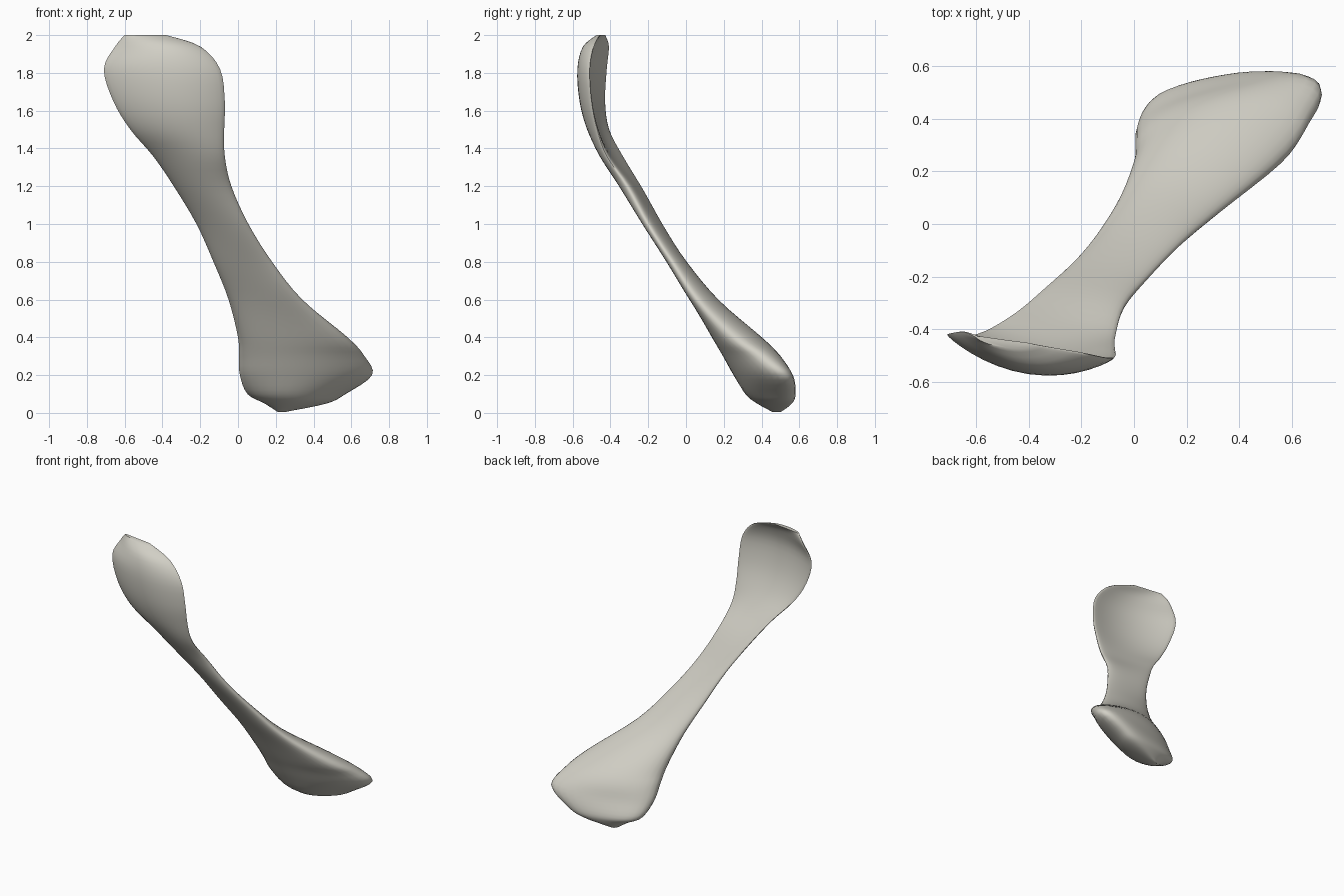
import bpy
import bmesh
import math

default_cube = bpy.data.objects.get("Cube")
if default_cube:
    bpy.data.objects.remove(default_cube, do_unlink=True)

SIDES = 32   # points around each cross-section
STEPS = 4    # rings between neighbouring stations

# Stations from foot to head:
# height, left x, right x, left edge y, right edge y, front middle y, back middle y
STATIONS = [
    (.005, .21, .25, .47, .49, .46, .5),
    (.05, .14, .47, .45, .52, .38, .55),
    (.1, .05, .57, .43, .53, .32, .56),
    (.2, .01, .71, .36, .51, .265, .535),
    (.3, .005, .67, .3, .41, .205, .49),
    (.4, 0, .58, .23, .28, .14, .4),
    (.6, -.05, .34, .1, .07, .02, .17),
    (.8, -.13, .18, -.03, -.07, -.1, 0),
    (1, -.22, .055, -.14, -.2, -.225, -.14),
    (1.2, -.34, -.035, -.25, -.31, -.35, -.26),
    (1.36, -.45, -.07, -.34, -.42, -.45, -.38),
    (1.5, -.57, -.073, -.41, -.47, -.52, -.46),
    (1.65, -.66, -.07, -.43, -.5, -.56, -.51),
    (1.82, -.71, -.095, -.42, -.51, -.57, -.525),
    (1.94, -.65, -.2, -.41, -.49, -.54, -.49),
    (2, -.6, -.38, -.43, -.46, -.47, -.44),
]


def spline(a, b, c, d, t):
    """Smooth value between b and c."""
    return b + t / 2 * (c - a + t * (2 * a - 5 * b + 4 * c - d + t * (3 * (b - c) + d - a)))


def smooth_stations(rows):
    padded = [rows[0]] + rows + [rows[-1]]
    result = []
    for i in range(len(rows) - 1):
        for step in range(STEPS):
            result.append([spline(*values, step / STEPS) for values in zip(*padded[i:i + 4])])
    result.append(rows[-1])
    return result


def section(z, left, right, left_y, right_y, front, back):
    """Cambered lens with rounded edges."""
    points = []
    for i in range(SIDES):
        angle = math.tau * i / SIDES
        u, v = math.cos(angle), math.sin(angle)
        x = (left + right) / 2 + u * (right - left) / 2
        chord = (left_y + right_y) / 2 + u * (right_y - left_y) / 2
        camber = (front + back) / 2 - (left_y + right_y) / 2
        y = chord + camber * (1 - u * u) + v * (back - front) / 2
        points.append((x, y, z))
    return points


# Bone surface lofted through the sections
bm = bmesh.new()
rings = [[bm.verts.new(p) for p in section(*row)] for row in smooth_stations(STATIONS)]
for lower, upper in zip(rings, rings[1:]):
    for i in range(SIDES):
        j = (i + 1) % SIDES
        bm.faces.new((lower[i], lower[j], upper[j], upper[i]))
bm.faces.new(rings[0][::-1])
bm.faces.new(rings[-1])
bmesh.ops.recalc_face_normals(bm, faces=bm.faces)

mesh = bpy.data.meshes.new("flared_bone")
bm.to_mesh(mesh)
bm.free()
bone = bpy.data.objects.new("flared_bone", mesh)
bpy.context.collection.objects.link(bone)

# Pale bone colour
colour = (.64, .625, .56, 1)
material = bpy.data.materials.new("pale_bone")
material.use_nodes = True
material.diffuse_color = colour
material.node_tree.nodes["Principled BSDF"].inputs["Base Color"].default_value = colour
mesh.materials.append(material)

bpy.context.view_layer.objects.active = bone
bone.select_set(True)
bpy.ops.object.shade_smooth_by_angle(angle=math.radians(50))
